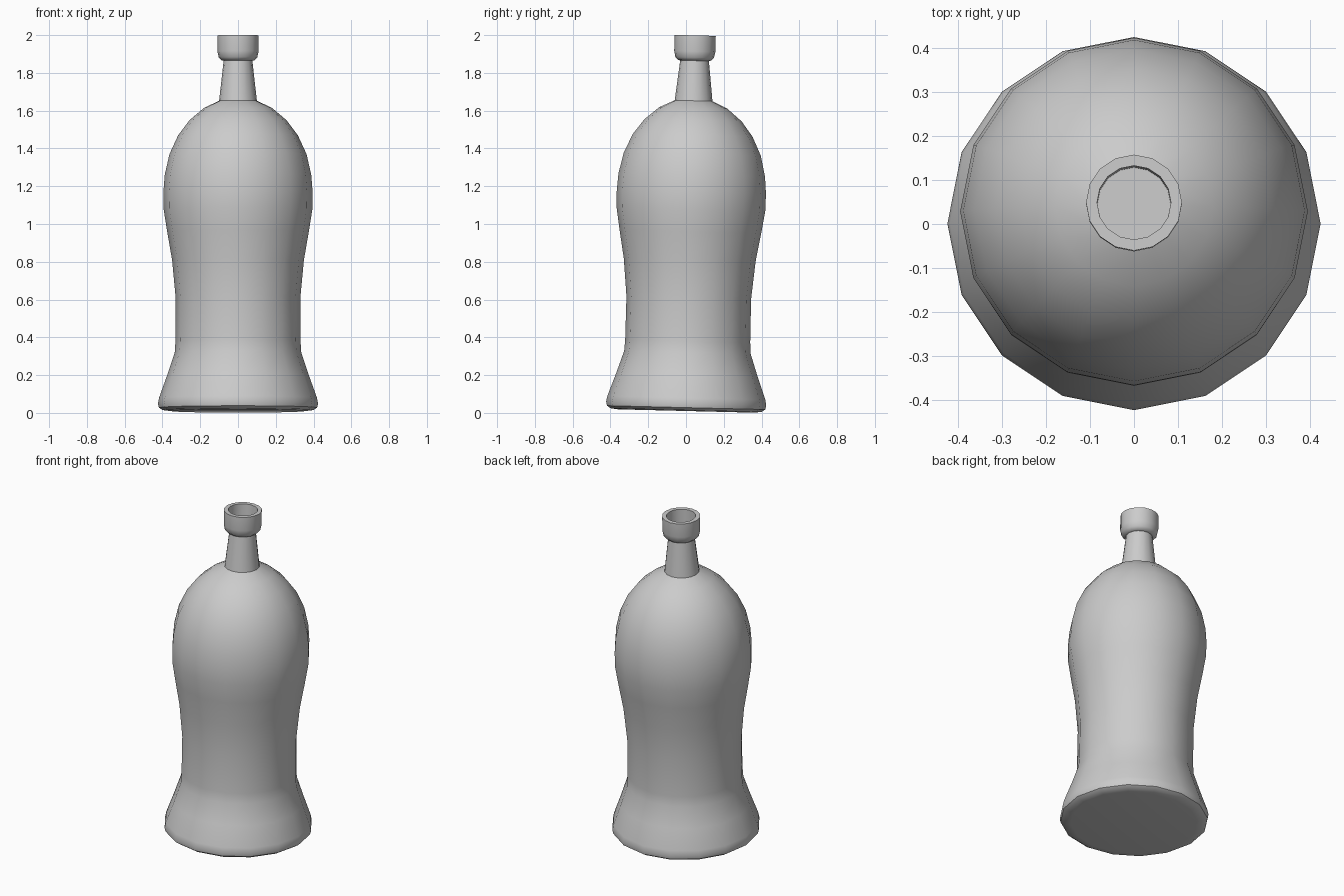
import bpy, bmesh, math
from mathutils import Vector

if "Cube" in bpy.data.objects:
    bpy.data.objects.remove(bpy.data.objects["Cube"])

SIDES = 16
TILT = math.radians(-1.4)   # the whole bottle leans slightly backwards


def lathe(name, profile):
    """Spin (radius, height) points around z; radius 0 closes to a pole."""
    bm = bmesh.new()
    rings = []
    for r, z in profile:
        if r == 0:
            rings.append([bm.verts.new((0, 0, z))] * SIDES)
        else:
            rings.append([bm.verts.new((r * math.cos(2 * math.pi * i / SIDES),
                                        r * math.sin(2 * math.pi * i / SIDES), z))
                          for i in range(SIDES)])
    for a, b in zip(rings, rings[1:]):
        for i in range(SIDES):
            j = (i + 1) % SIDES
            bm.faces.new(list(dict.fromkeys((a[i], a[j], b[j], b[i]))))
    bmesh.ops.recalc_face_normals(bm, faces=bm.faces)
    mesh = bpy.data.meshes.new(name)
    bm.to_mesh(mesh)
    bm.free()
    ob = bpy.data.objects.new(name, mesh)
    bpy.context.collection.objects.link(ob)
    ob.rotation_euler.x = TILT
    ob.location.z = 0.01
    bpy.ops.object.select_all(action='DESELECT')
    ob.select_set(True)
    bpy.context.view_layer.objects.active = ob
    bpy.ops.object.shade_smooth_by_angle(angle=math.radians(40))
    return ob


# Flared foot, narrow waist, domed shoulder, neck, lip and mouth in one outline
lathe("bottle", [
    (0, 0.0), (0.36, 0.0), (0.40, 0.005), (0.419, 0.018), (0.424, 0.04), (0.418, 0.07),
    (0.375, 0.19), (0.335, 0.31), (0.331, 0.37), (0.330, 0.60), (0.349, 0.80),
    (0.375, 0.95), (0.394, 1.07), (0.395, 1.16), (0.388, 1.25), (0.363, 1.36),
    (0.317, 1.46), (0.257, 1.54), (0.18, 1.605), (0.10, 1.643),
    (0.076, 1.855), (0.086, 1.857), (0.102, 1.872), (0.109, 1.905),
    (0.109, 1.989), (0.084, 1.989), (0.083, 1.86), (0, 1.86),
])
